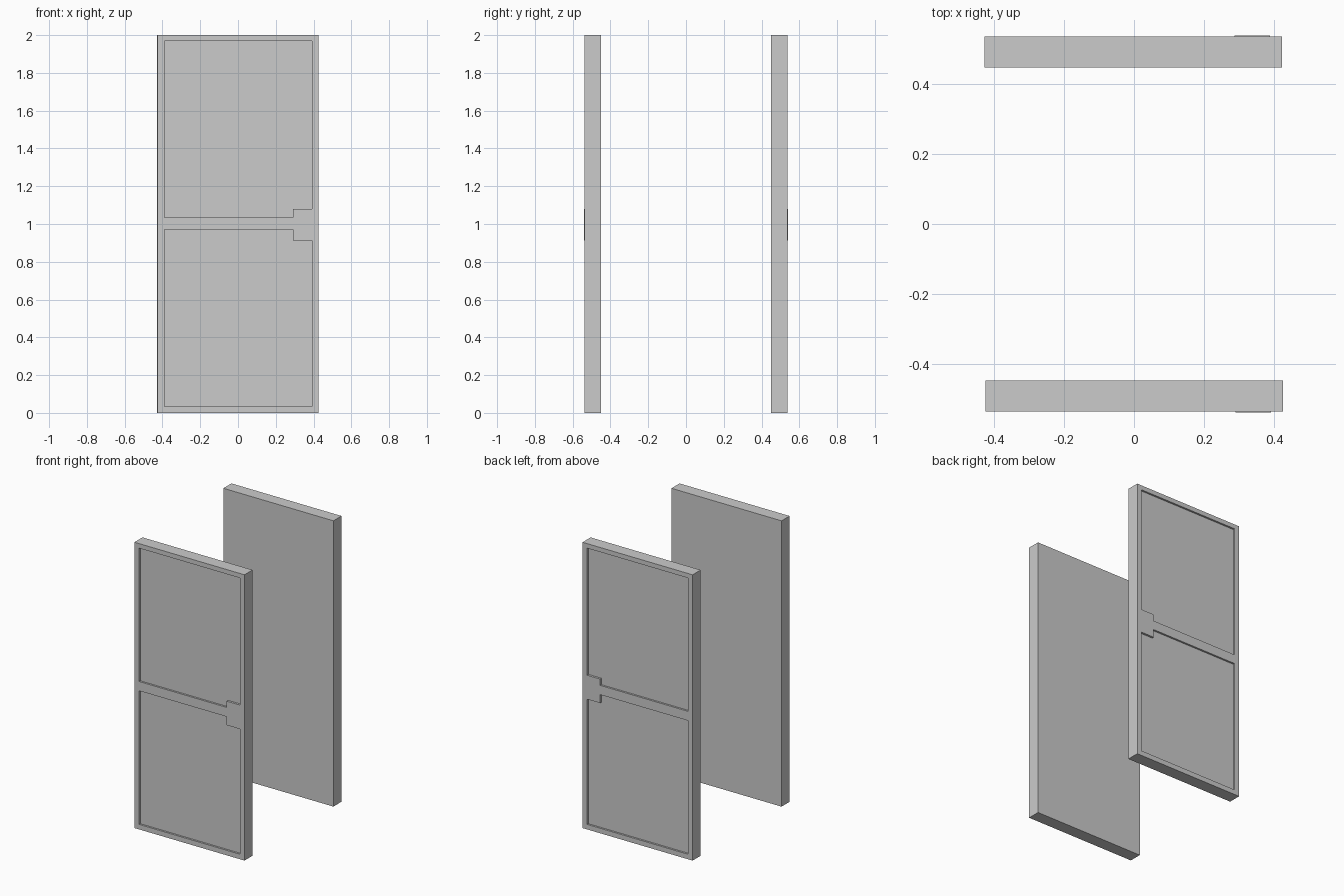
import bpy, bmesh

if "Cube" in bpy.data.objects:
    bpy.data.objects.remove(bpy.data.objects["Cube"])

HALF_W, RAIL_X = 0.426, 0.39
OUTER, INNER = 0.538, 0.449
RECESS, PROUD = 0.013, 0.002
XS = [-HALF_W, -RAIL_X, RAIL_X, HALF_W]
ZS = [0, 0.035, 0.97, 1.035, 1.968, 2.0]


def finish(name, bm):
    bmesh.ops.recalc_face_normals(bm, faces=bm.faces[:])
    mesh = bpy.data.meshes.new(name)
    bm.to_mesh(mesh)
    bm.free()
    bpy.context.collection.objects.link(bpy.data.objects.new(name, mesh))


def door_leaf(name, side, dx):
    """Slab with two sunken panels on its outer face (side = -1 front, +1 back)."""
    bm = bmesh.new()
    grid = [[bm.verts.new((x + dx, side * OUTER, z)) for x in XS] for z in ZS]
    faces = {}
    for r in range(len(ZS) - 1):
        for c in range(len(XS) - 1):
            faces[r, c] = bm.faces.new((grid[r][c], grid[r][c + 1],
                                        grid[r + 1][c + 1], grid[r + 1][c]))
    # slab edges and flat inner face
    border = [e for e in bm.edges if e.is_boundary]
    ret = bmesh.ops.extrude_edge_only(bm, edges=border)["geom"]
    for v in (g for g in ret if isinstance(g, bmesh.types.BMVert)):
        v.co.y = side * INNER
    bmesh.ops.contextual_create(bm, geom=[g for g in ret if isinstance(g, bmesh.types.BMEdge)])
    # sunken panels
    for key in ((1, 1), (3, 1)):
        ret = bmesh.ops.extrude_face_region(bm, geom=[faces[key]])["geom"]
        for v in (g for g in ret if isinstance(g, bmesh.types.BMVert)):
            v.co.y -= side * RECESS
        if faces[key].is_valid:
            bmesh.ops.delete(bm, geom=[faces[key]], context='FACES_ONLY')
    bmesh.ops.dissolve_limit(bm, angle_limit=0.01, verts=bm.verts[:], edges=bm.edges[:])
    finish(name, bm)


def lock_plate(name, side, dx):
    """Thin plate over the middle rail, near the +x edge."""
    x0, x1, z0, z1 = 0.29, 0.392, 0.912, 1.08
    depth = RECESS + PROUD
    bm = bmesh.new()
    bmesh.ops.create_cube(bm, size=1)
    bmesh.ops.scale(bm, vec=(x1 - x0, depth, z1 - z0), verts=bm.verts[:])
    bmesh.ops.translate(bm, verts=bm.verts[:],
                        vec=((x0 + x1) / 2 + dx, side * (OUTER + PROUD - depth / 2), (z0 + z1) / 2))
    finish(name, bm)


for label, side, dx in (("front", -1, 0.001), ("back", 1, -0.002)):
    door_leaf(label + "_door_panel", side, dx)
    lock_plate(label + "_lock_plate", side, dx)
